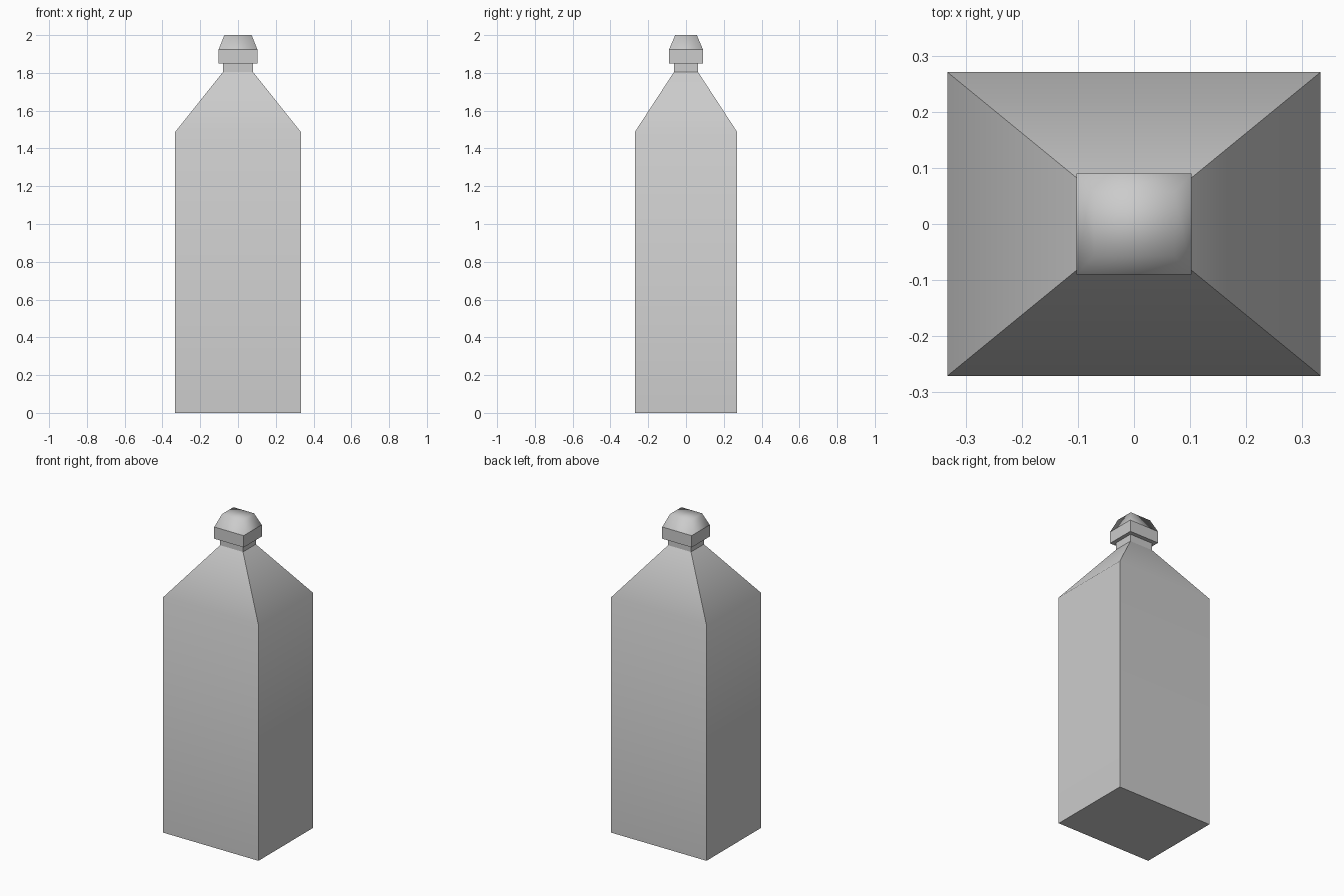
import bpy
import bmesh
import math

if "Cube" in bpy.data.objects:
    bpy.data.objects.remove(bpy.data.objects["Cube"])


def loft(name, sections, close_bottom=False, close_top=False, angle=None):
    """Skin rectangular sections given as (half width x, half depth y, height)."""
    bm = bmesh.new()
    rings = [[bm.verts.new((sx * x, sy * y, z))
              for sx, sy in ((-1, -1), (1, -1), (1, 1), (-1, 1))]
             for x, y, z in sections]
    for low, high in zip(rings, rings[1:]):
        for i in range(4):
            j = (i + 1) % 4
            bm.faces.new((low[i], low[j], high[j], high[i]))
    if close_bottom:
        bm.faces.new(rings[0][::-1])
    if close_top:
        bm.faces.new(rings[-1])
    mesh = bpy.data.meshes.new(name)
    bm.to_mesh(mesh)
    bm.free()
    obj = bpy.data.objects.new(name, mesh)
    bpy.context.collection.objects.link(obj)
    if angle:
        bpy.ops.object.select_all(action='DESELECT')
        obj.select_set(True)
        bpy.context.view_layer.objects.active = obj
        bpy.ops.object.shade_smooth_by_angle(angle=math.radians(angle))
    return obj


NECK = (0.08, 0.064)
CAP = (0.103, 0.09)

# Square body flowing softly into the tapered shoulder
loft("bottle_body", [(0.333, 0.271, 0), (0.333, 0.271, 1.487), (*NECK, 1.804)],
     close_bottom=True, angle=45)

# Short straight neck
loft("bottle_neck", [(*NECK, 1.804), (*NECK, 1.849)])

# Cap: overhanging band with a tapered, softly shaded top
loft("cap_band", [(*NECK, 1.849), (*CAP, 1.849), (*CAP, 1.923)])
loft("cap_top", [(*CAP, 1.923), (0.072, 0.057, 2.0)], close_top=True, angle=180)
